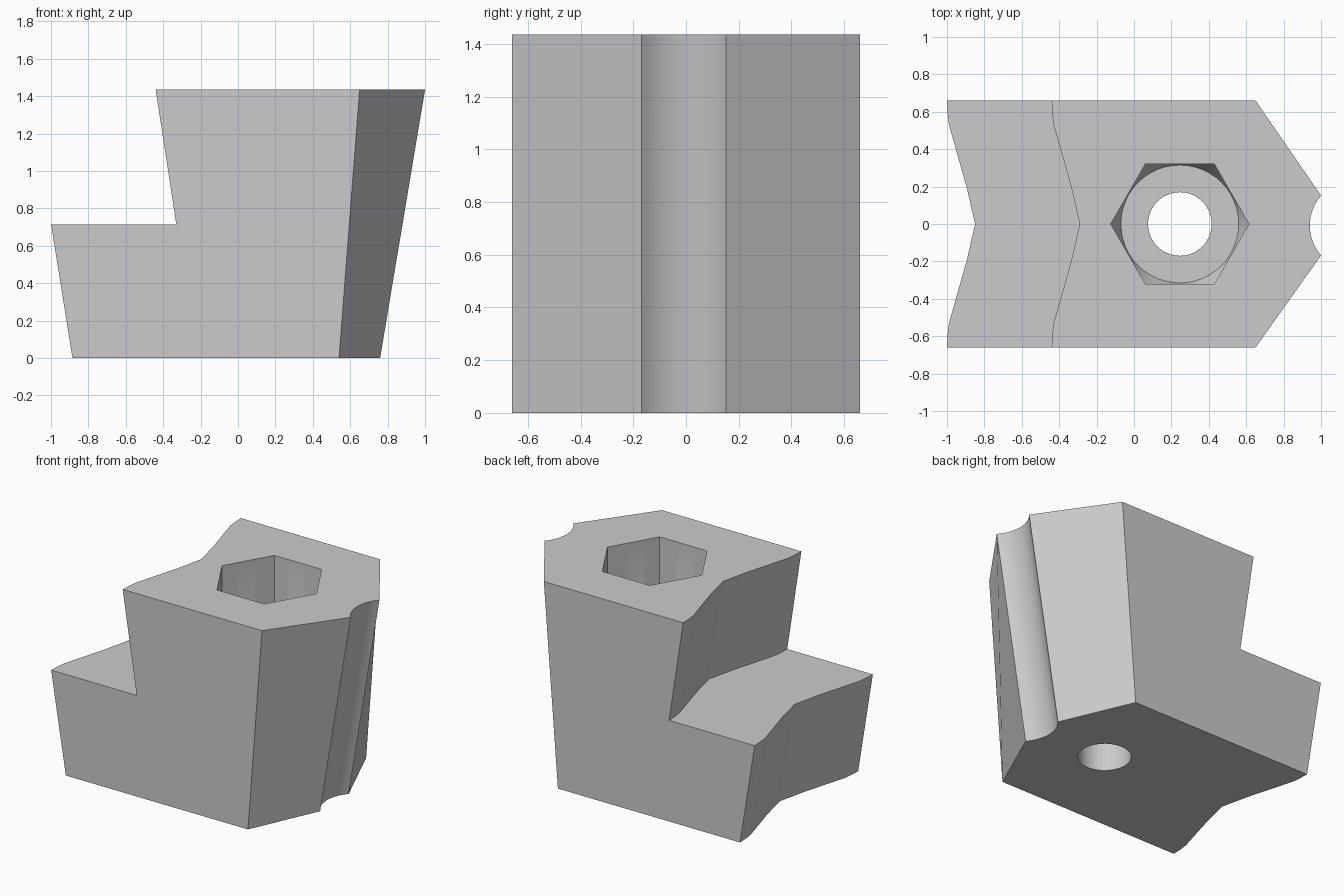
import bpy, bmesh, math

if "Cube" in bpy.data.objects:
    bpy.data.objects.remove(bpy.data.objects["Cube"], do_unlink=True)

HEIGHT, STEP, HALF = 1.435, 0.715, 0.66
BORE_X = 0.245

grey = bpy.data.materials.new("plain grey")
grey.use_nodes = True
colour = (0.6, 0.6, 0.6, 1)
grey.diffuse_color = colour
grey.node_tree.nodes["Principled BSDF"].inputs["Base Color"].default_value = colour


def loft(name, rings):
    """Closed solid through rings with equal point counts."""
    bm = bmesh.new()
    loops = [[bm.verts.new(p) for p in ring] for ring in rings]
    n = len(loops[0])
    for a, b in zip(loops, loops[1:]):
        for i in range(n):
            j = (i + 1) % n
            bm.faces.new((a[i], a[j], b[j], b[i]))
    bm.faces.new(loops[0][::-1])
    bm.faces.new(loops[-1])
    bmesh.ops.recalc_face_normals(bm, faces=bm.faces[:])
    mesh = bpy.data.meshes.new(name)
    bm.to_mesh(mesh)
    bm.free()
    mesh.materials.append(grey)
    obj = bpy.data.objects.new(name, mesh)
    bpy.context.collection.objects.link(obj)
    return obj


def notch(x, z):
    """Shallow V profile with curved ends, running from +y to -y."""
    half = [(0, HALF), (0.003, 0.59), (0.01, 0.53), (0.104, 0.2)]
    pts = half + [(0.15, 0)] + [(dx, -y) for dx, y in half[::-1]]
    return [(x + dx, y, z) for dx, y in pts]


def nose(corner, tip, z):
    """Tapered end with a round groove, running from -y to +y."""
    radius, half_chord = 0.243, 0.16
    sweep = math.asin(half_chord / radius)
    groove = []
    for i in range(13):
        a = sweep * (i / 6 - 1)
        dx = radius * (math.cos(a) - math.cos(sweep))
        groove.append((tip - dx, radius * math.sin(a) - 0.008, z))
    return [(corner, -HALF, z)] + groove + [(corner, HALF, z)]


# Main block, leaning outwards at both ends
lean = 0.16
body = loft("clamp_body", [
    notch(-0.885, 0) + nose(0.54, 0.76, 0),
    notch(-0.885 - lean * HEIGHT, HEIGHT) + nose(0.65, 1.0, HEIGHT),
])


# Step above the foot
def step_ring(z):
    wall = notch(-0.33 - 0.153 * (z - STEP), z)
    return [(-1.6, 0.9, z), (wall[0][0], 0.9, z)] + wall + \
           [(wall[-1][0], -0.9, z), (-1.6, -0.9, z)]


step_cutter = loft("step_cutter", [step_ring(STEP), step_ring(HEIGHT + 0.2)])


# Hexagonal pocket narrowing to a round seat
def pocket_ring(kind):
    ring = []
    for i in range(48):
        a = math.tau * i / 48
        local = (a + math.pi / 6) % (math.pi / 3) - math.pi / 6
        r = 0.32 / math.cos(abs(local) - math.pi / 6)
        z = HEIGHT + 0.1 if kind == "top" else STEP + 0.01 + 1.7 * (r - 0.315)
        if kind == "seat":
            r, z = 0.315, STEP
        ring.append((BORE_X + r * math.cos(a), r * math.sin(a), z))
    return ring


pocket_cutter = loft("pocket_cutter", [pocket_ring(k) for k in ("seat", "edge", "top")])


# Through bore
def circle(z):
    return [(BORE_X + 0.17 * math.cos(math.tau * i / 48),
             0.17 * math.sin(math.tau * i / 48), z) for i in range(48)]


bore_cutter = loft("bore_cutter", [circle(-0.1), circle(STEP + 0.3)])

bpy.context.view_layer.objects.active = body
for cutter in (step_cutter, pocket_cutter, bore_cutter):
    cutter.hide_render = True
    mod = body.modifiers.new(cutter.name, "BOOLEAN")
    mod.operation = "DIFFERENCE"
    mod.solver = "EXACT"
    mod.object = cutter
    bpy.ops.object.modifier_apply(modifier=mod.name)
    bpy.data.objects.remove(cutter, do_unlink=True)

# Smooth the groove and bore, keep the edges sharp
bpy.ops.object.select_all(action="DESELECT")
body.select_set(True)
bpy.ops.object.shade_smooth_by_angle(angle=math.radians(20))
